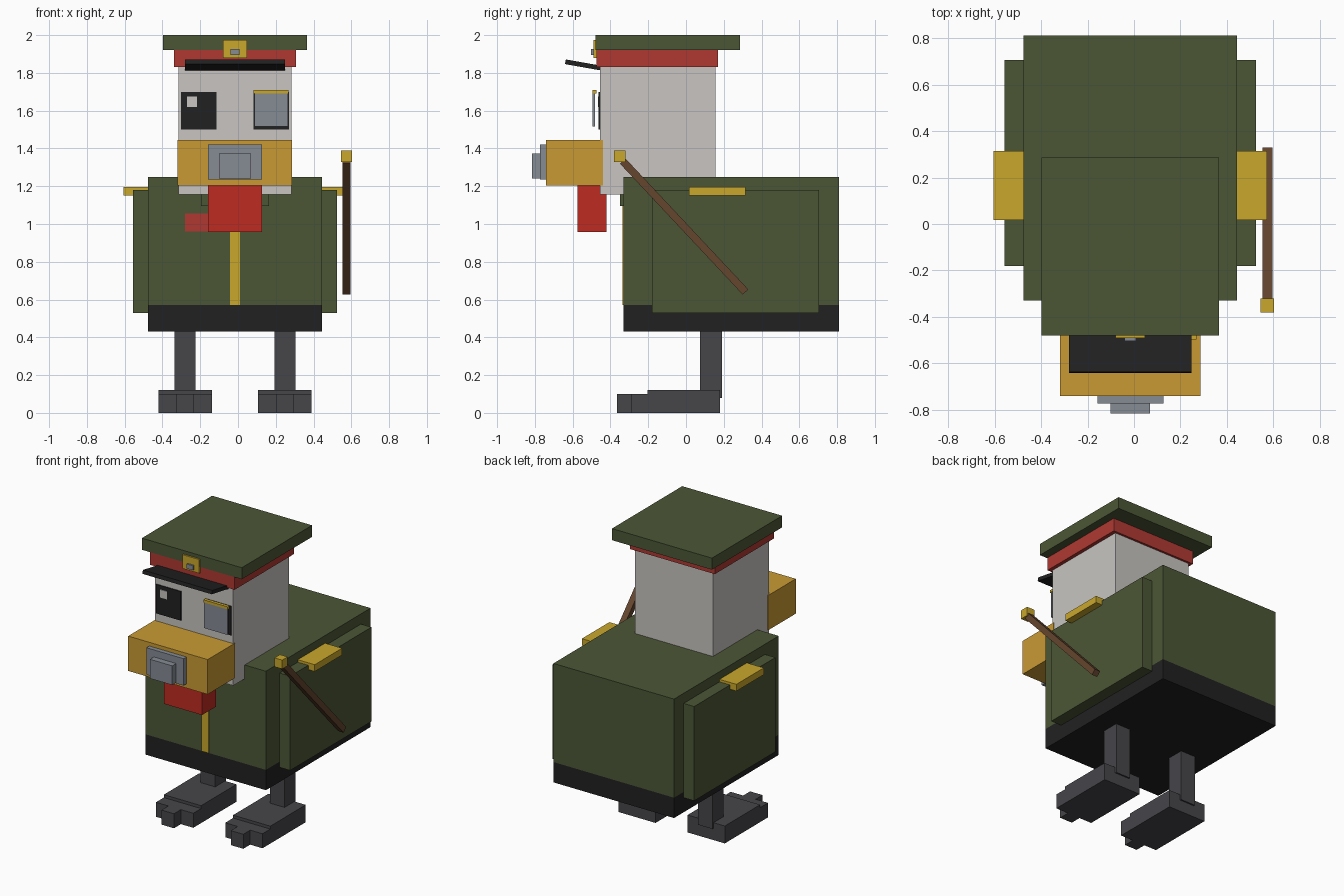
import bpy, math
from mathutils import Vector

if "Cube" in bpy.data.objects:
    bpy.data.objects.remove(bpy.data.objects["Cube"])


def material(name, r, g, b):
    lin = lambda c: (c / 255 / 12.92) if c < 11 else ((c / 255 + 0.055) / 1.055) ** 2.4
    m = bpy.data.materials.new(name)
    m.diffuse_color = (lin(r), lin(g), lin(b), 1)
    m.use_nodes = True
    m.node_tree.nodes["Principled BSDF"].inputs["Base Color"].default_value = m.diffuse_color
    return m


GREEN = material("army green", 75, 86, 53)
BLACK = material("black", 33, 33, 34)
PALE = material("pale grey", 200, 197, 193)
BAND = material("soft red", 176, 57, 50)
RED = material("bright red", 190, 44, 34)
GOLD = material("gold", 201, 167, 44)
ORANGE = material("beak orange", 201, 154, 52)
STEEL = material("steel grey", 134, 140, 149)
SLATE = material("dark slate", 70, 70, 74)
BROWN = material("wood brown", 100, 70, 46)

CX = -0.016  # centre plane of the figure


def box(name, mat, x, y, z):
    """Box between (min, max) limits on each axis."""
    lo, hi = Vector((x[0], y[0], z[0])), Vector((x[1], y[1], z[1]))
    bpy.ops.mesh.primitive_cube_add(size=1)
    ob = bpy.context.object
    ob.name = name
    for v in ob.data.vertices:
        v.co = Vector(v.co[i] * (hi[i] - lo[i]) for i in range(3))
    ob.location = (lo + hi) / 2
    ob.data.materials.append(mat)
    return ob


def mid(name, mat, half, y, z):
    """Box centred on the figure's centre plane."""
    return box(name, mat, (CX - half, CX + half), y, z)


def pair(name, mat, inner, outer, y, z):
    """Left and right boxes, at distances inner..outer from the centre plane."""
    for side, s in (("left", -1), ("right", 1)):
        box(f"{side}_{name}", mat, sorted((CX + s * inner, CX + s * outer)), y, z)


# Body, belt and wings
mid("body", GREEN, 0.46, (-0.33, 0.81), (0.57, 1.25))
mid("belt", BLACK, 0.46, (-0.33, 0.81), (0.43, 0.57))
pair("wing", GREEN, 0.44, 0.54, (-0.18, 0.705), (0.53, 1.18))
pair("epaulette", GOLD, 0.44, 0.589, (0.017, 0.315), (1.15, 1.197))

# Coat front
mid("coat_stripe", GOLD, 0.026, (-0.337, -0.329), (0.572, 1.10))
mid("collar", GREEN, 0.18, (-0.35, -0.32), (1.095, 1.16))
box("chest_ribbon", BAND, (-0.28, -0.09), (-0.337, -0.329), (0.96, 1.055))

# Head, beak and wattle
mid("head", PALE, 0.298, (-0.455, 0.155), (1.155, 1.84))
mid("beak", ORANGE, 0.303, (-0.74, -0.44), (1.205, 1.445))
mid("beak_plate", STEEL, 0.142, (-0.772, -0.73), (1.235, 1.42))
mid("beak_knob", STEEL, 0.085, (-0.815, -0.76), (1.24, 1.372))
mid("wattle", RED, 0.144, (-0.575, -0.42), (0.957, 1.21))

# Eyes and eyeglass
pair("eye", BLACK, 0.098, 0.286, (-0.462, -0.454), (1.50, 1.70))
box("eye_glint", PALE, (-0.27, -0.217), (-0.466, -0.459), (1.62, 1.675))
box("eyeglass", STEEL, (0.088, 0.264), (-0.494, -0.482), (1.515, 1.697))
box("eyeglass_rim", GOLD, (0.083, 0.268), (-0.496, -0.474), (1.692, 1.71))

# Cap
mid("cap_band", BAND, 0.323, (-0.475, 0.17), (1.83, 1.925))
mid("cap_top", GREEN, 0.381, (-0.48, 0.285), (1.92, 2.0))
mid("cap_badge", GOLD, 0.064, (-0.491, -0.47), (1.88, 1.975))
mid("badge_stud", STEEL, 0.024, (-0.503, -0.485), (1.895, 1.926))
peak = mid("cap_peak", BLACK, 0.264, (-0.64, -0.44), (1.829, 1.854))
peak.rotation_euler.x = math.radians(-10)

# Legs and feet
pair("leg", SLATE, 0.209, 0.32, (0.073, 0.19), (0.08, 0.44))
pair("foot", SLATE, 0.122, 0.406, (-0.205, 0.18), (0, 0.12))
pair("side_toes", SLATE, 0.122, 0.406, (-0.29, -0.20), (0, 0.10))
pair("middle_toe", SLATE, 0.217, 0.312, (-0.365, -0.28), (0, 0.10))

# Swagger stick
top, end = Vector((0.574, -0.335, 1.333)), Vector((0.574, 0.315, 0.64))
h, d = (top - end).length / 2, top - end
stick = box("swagger_stick", BROWN, (-0.021, 0.021), (-0.02, 0.02), (-h, h))
stick.location = (top + end) / 2
stick.rotation_euler.x = math.atan2(-d.y, d.z)
box("stick_knob", GOLD, (0.544, 0.603), (-0.38, -0.32), (1.327, 1.388))
